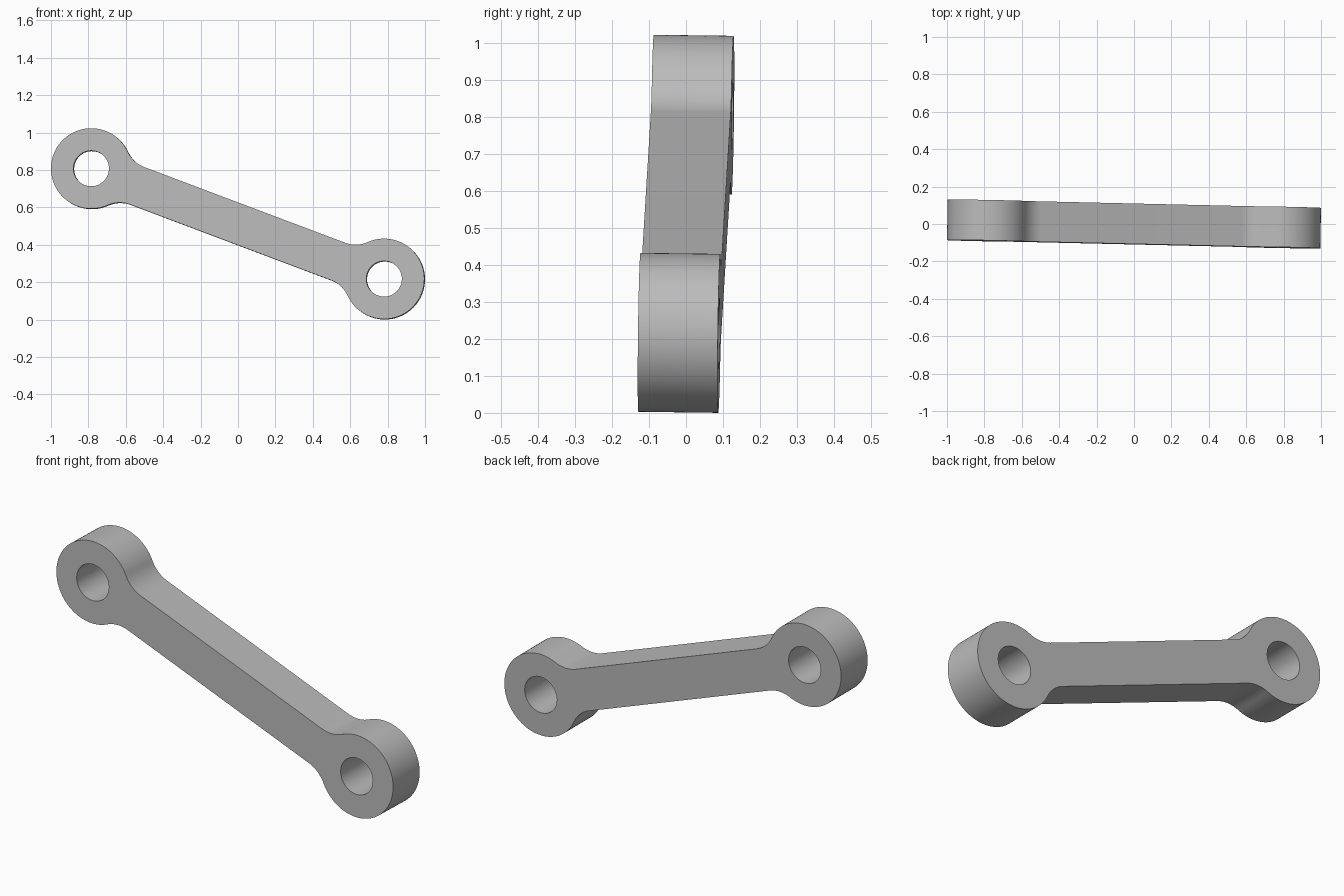
import bpy, bmesh
from math import atan2, cos, sin, pi, sqrt
from mathutils import Matrix, Vector

cube = bpy.data.objects.get("Cube")
if cube:
    bpy.data.objects.remove(cube, do_unlink=True)

HEAD_R, HOLE_R, BAR_HALF, FILLET_R = 0.215, 0.095, 0.107, 0.16
THICKNESS = 0.216

# Tilted frame: length axis between the eyes, and the hole axis
along = Vector((1.566, -0.036, -0.59))
eye_x = along.length / 2
along.normalize()
through = Vector((0.018, 1, -0.013))
through = (through - along * through.dot(along)).normalized()
across = along.cross(through)
frame = Matrix((along, through, across)).transposed().to_4x4()
frame.translation = (0, 0, 0.5115)


def arc(cx, cz, radius, start, end, steps):
    return [(cx + radius * cos(start + (end - start) * i / steps),
             cz + radius * sin(start + (end - start) * i / steps))
            for i in range(steps + 1)]


# Quarter outline: eye arc, then the tangent fillet into the bar
rise = BAR_HALF + FILLET_R
run = sqrt((HEAD_R + FILLET_R) ** 2 - rise ** 2)
lean = atan2(rise, run)
quarter = arc(eye_x, 0, HEAD_R, 0, pi - lean, 40)
quarter += arc(eye_x - run, rise, FILLET_R, -lean, -pi / 2, 16)[1:]

# Mirror the quarter to the full outline
upper = quarter + [(-x, z) for x, z in reversed(quarter)]
outline = upper + [(x, -z) for x, z in reversed(upper[1:-1])]
holes = [arc(s * eye_x, 0, HOLE_R, 0, 2 * pi, 64)[:-1] for s in (-1, 1)]

# Fill the outline around both holes, then extrude it
bm = bmesh.new()
for loop in [outline] + holes:
    verts = [bm.verts.new((x, -THICKNESS / 2, z)) for x, z in loop]
    for i, v in enumerate(verts):
        bm.edges.new((v, verts[i - 1]))
bmesh.ops.triangle_fill(bm, use_beauty=True, edges=bm.edges[:])
extruded = bmesh.ops.extrude_face_region(bm, geom=bm.faces[:], use_keep_orig=True)
moved = [g for g in extruded["geom"] if isinstance(g, bmesh.types.BMVert)]
bmesh.ops.translate(bm, verts=moved, vec=(0, THICKNESS, 0))
bmesh.ops.recalc_face_normals(bm, faces=bm.faces[:])
bm.transform(frame)

mesh = bpy.data.meshes.new("link_arm")
bm.to_mesh(mesh)
bm.free()
link = bpy.data.objects.new("link_arm", mesh)
bpy.context.collection.objects.link(link)

# Plain grey metal
grey = (0.5, 0.5, 0.5, 1)
mat = bpy.data.materials.new("plain_grey")
mat.use_nodes = True
mat.diffuse_color = grey
mat.node_tree.nodes["Principled BSDF"].inputs["Base Color"].default_value = grey
mesh.materials.append(mat)

bpy.ops.object.select_all(action='DESELECT')
link.select_set(True)
bpy.context.view_layer.objects.active = link
bpy.ops.object.shade_smooth_by_angle(angle=pi / 6)
